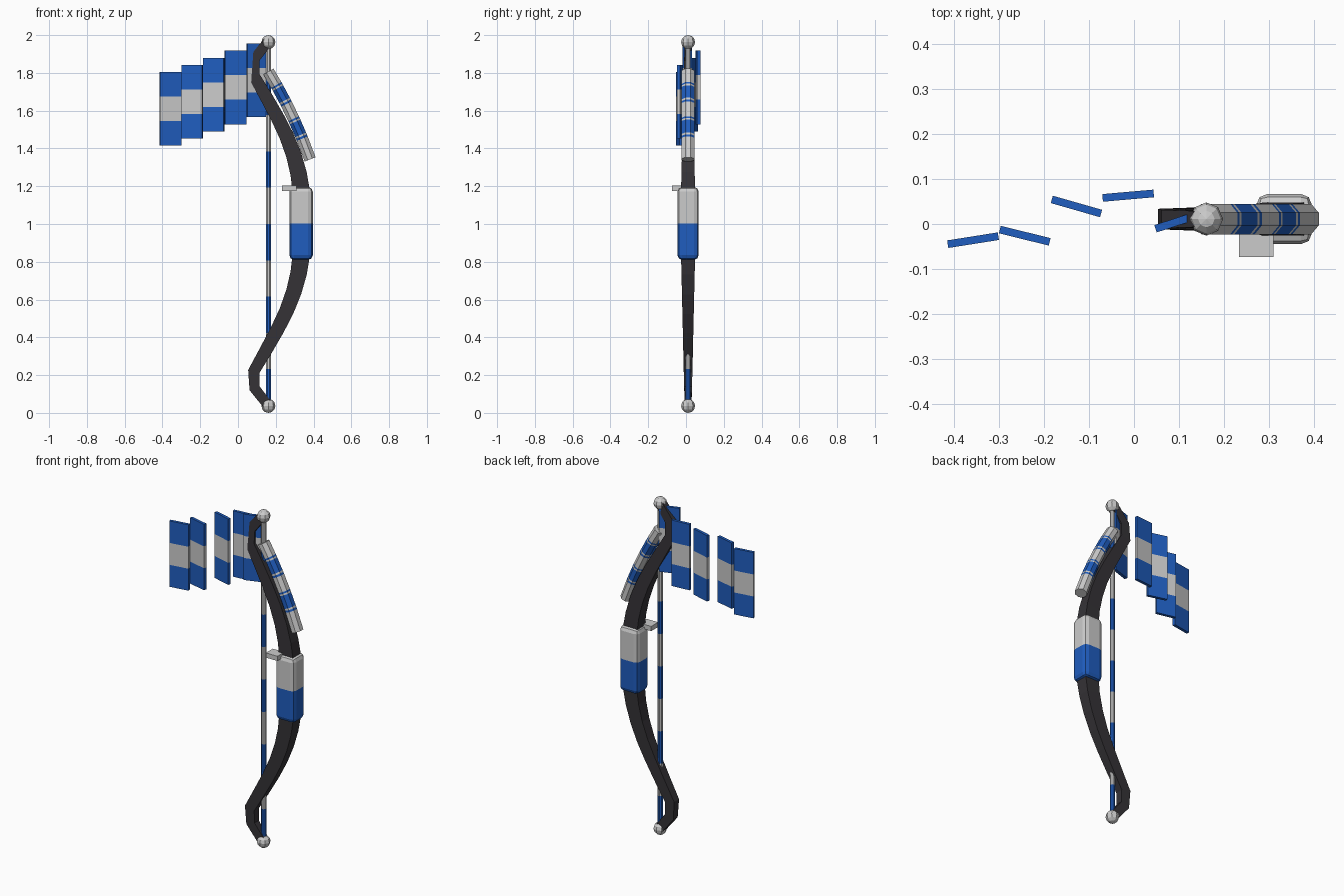
import bpy, bmesh, math
from mathutils import Vector

cube = bpy.data.objects.get("Cube")
if cube:
    bpy.data.objects.remove(cube, do_unlink=True)


def material(name, rgb):
    m = bpy.data.materials.new(name)
    m.use_nodes = True
    m.diffuse_color = (*rgb, 1)
    m.node_tree.nodes["Principled BSDF"].inputs["Base Color"].default_value = (*rgb, 1)
    return m


MATS = [material("charcoal", (0.036, 0.033, 0.038)),
        material("light_grey", (0.6, 0.6, 0.6)),
        material("blue", (0.014, 0.11, 0.52))]
DARK, GREY, BLUE = range(3)
MID_Y = 0.011   # depth of the bow's centre plane
MID_Z = 1.003   # height the limbs mirror about


def finish(name, bm, location=(0, 0, 0), turn=0):
    bmesh.ops.recalc_face_normals(bm, faces=bm.faces)
    mesh = bpy.data.meshes.new(name)
    bm.to_mesh(mesh)
    bm.free()
    for m in MATS:
        mesh.materials.append(m)
    obj = bpy.data.objects.new(name, mesh)
    obj.location = location
    obj.rotation_euler.z = turn
    bpy.context.collection.objects.link(obj)
    return obj


def sweep(name, path, sizes, colours, sides=4, location=(0, MID_Y, 0), turn=0):
    """Sweep a box or round section along an xz path, one colour per segment."""
    bm = bmesh.new()
    pts = [Vector((x, 0, z)) for x, z in path]
    rings = []
    for i, p in enumerate(pts):
        a = (p - pts[i - 1]).normalized() if i else Vector()
        b = (pts[i + 1] - p).normalized() if i + 1 < len(pts) else Vector()
        t = (a + b).normalized()
        side = Vector((t.z, 0, -t.x))
        w, d = sizes[i]
        grow = 1 / math.cos(math.pi / sides)   # sizes are measured to the flats
        ring = []
        for k in range(sides):
            ang = math.tau * (k + 0.5) / sides
            ring.append(bm.verts.new(p + side * w * grow * math.cos(ang)
                                     + Vector((0, d * grow * math.sin(ang), 0))))
        rings.append(ring)
    for i, (lo, hi) in enumerate(zip(rings, rings[1:])):
        for k in range(sides):
            n = (k + 1) % sides
            bm.faces.new((lo[k], lo[n], hi[n], hi[k])).material_index = colours[i]
    bm.faces.new(rings[0]).material_index = colours[0]
    bm.faces.new(rings[-1]).material_index = colours[-1]
    return finish(name, bm, location, turn)


# Recurved limbs, the upper one mirrored from the lower
limb = [(0.155, 0.045), (0.088, 0.13), (0.084, 0.22), (0.147, 0.33), (0.208, 0.44),
        (0.257, 0.54), (0.295, 0.64), (0.321, 0.74), (0.334, 0.83), (0.336, 0.95)]
limb_sizes = [(0.026 + 0.0025 * i, 0.018 + 0.0024 * i) for i in range(len(limb))]
sweep("lower_limb", limb, limb_sizes, [DARK] * 9)
sweep("upper_limb", [(x, 2 * MID_Z - z) for x, z in limb], limb_sizes, [DARK] * 9)

# Limb tip balls
for name, z in (("lower_tip", 0.037), ("upper_tip", 1.963)):
    bm = bmesh.new()
    bmesh.ops.create_uvsphere(bm, u_segments=8, v_segments=6, radius=0.037)
    for f in bm.faces:
        f.material_index = GREY
    finish(name, bm, (0.161, MID_Y, z))

# Bowstring with alternating bands
bands = 10
sweep("bowstring", [(0.161, 0.04 + 0.192 * i) for i in range(bands + 1)],
      [(0.013, 0.013)] * (bands + 1), [BLUE, GREY] * (bands // 2), sides=8)


# Two-colour grip and arrow rest
def block(name, size, centre, bevel=0.0):
    bm = bmesh.new()
    bmesh.ops.create_cube(bm, size=1)
    bmesh.ops.scale(bm, vec=size, verts=bm.verts)
    if bevel:
        bmesh.ops.bevel(bm, geom=bm.edges[:], offset=bevel, segments=2,
                        profile=0.5, affect='EDGES')
        bmesh.ops.bisect_plane(bm, geom=bm.verts[:] + bm.edges[:] + bm.faces[:],
                               plane_co=(0, 0, 0), plane_no=(0, 0, 1))
    for f in bm.faces:
        low = bevel and f.calc_center_median().z < 0
        f.material_index = BLUE if low else GREY
    return finish(name, bm, centre)


block("grip", (0.124, 0.112, 0.386), (0.334, MID_Y, MID_Z), bevel=0.025)
block("arrow_rest", (0.076, 0.065, 0.028), (0.272, -0.041, 1.19))

# Banded tube lying along the upper limb
top, bottom = Vector((0.161, 1.807)), Vector((0.382, 1.342))
bow = Vector((0.012, 0.006))   # slight outward curve
stops, colours = [0.0], [GREY]
for start in (0.16, 0.55):
    for step, colour in ((0, BLUE), (0.018, GREY), (0.036, BLUE),
                         (0.18, GREY), (0.2, BLUE), (0.222, GREY)):
        stops.append(start + step)
        colours.append(colour)
stops.append(1.0)
tube = [top.lerp(bottom, t) + bow * 4 * t * (1 - t) for t in stops]
sweep("banded_tube", tube, [(0.031, 0.034)] * len(tube), colours, sides=8)

# Rippling flag made of five striped panels: centre x, y, bottom z, turn
panels = [(-0.358, -0.036, 1.415, 9), (-0.243, -0.026, 1.452, -14),
          (-0.128, 0.039, 1.49, -16), (-0.013, 0.063, 1.528, 5),
          (0.102, 0.007, 1.566, 18)]
for i, (x, y, z, deg) in enumerate(panels):
    sweep(f"flag_panel_{i + 1}", [(0, 0.13 * k) for k in range(4)],
          [(0.057, 0.0085)] * 4, [BLUE, GREY, BLUE],
          location=(x, y, z), turn=math.radians(deg))
